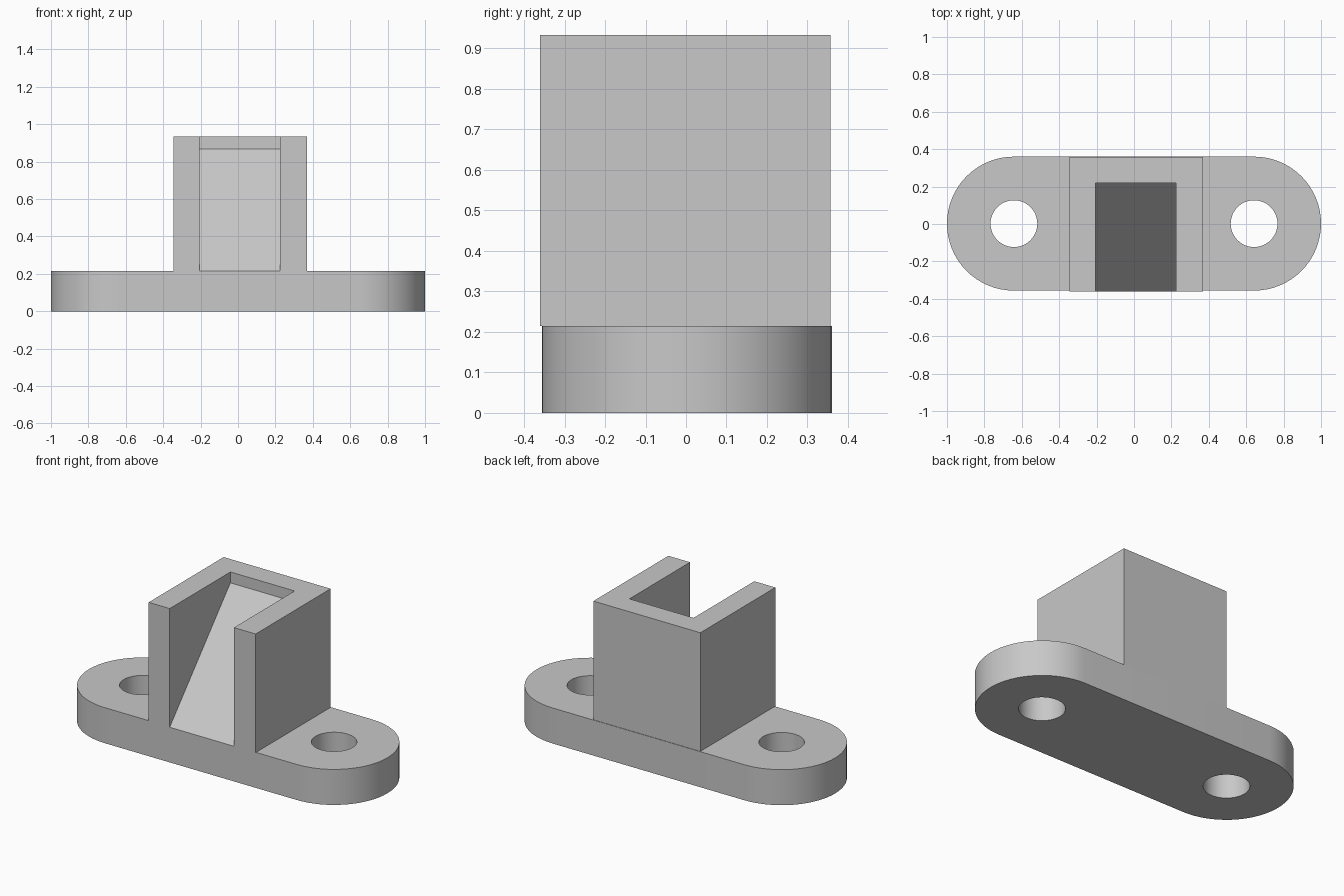
import bpy, bmesh, math
from mathutils import Vector

cube = bpy.data.objects.get("Cube")
if cube:
    bpy.data.objects.remove(cube, do_unlink=True)

grey = bpy.data.materials.new("plain grey")
grey.use_nodes = True
colour = (0.58, 0.58, 0.58, 1)
grey.diffuse_color = colour
grey.node_tree.nodes["Principled BSDF"].inputs["Base Color"].default_value = colour

PLATE_TOP, BLOCK_TOP = 0.215, 0.933
RADIUS, END_X, HOLE = 0.358, 0.642, 0.125
PLATE_Y = 0.002


def prism(name, outline, sweep):
    """Solid made by sweeping a closed outline along a vector."""
    bm = bmesh.new()
    face = bm.faces.new([bm.verts.new(p) for p in outline])
    swept = bmesh.ops.extrude_face_region(bm, geom=[face])["geom"]
    verts = [v for v in swept if isinstance(v, bmesh.types.BMVert)]
    bmesh.ops.translate(bm, verts=verts, vec=Vector(sweep))
    bmesh.ops.recalc_face_normals(bm, faces=bm.faces)
    mesh = bpy.data.meshes.new(name)
    bm.to_mesh(mesh)
    bm.free()
    mesh.materials.append(grey)
    obj = bpy.data.objects.new(name, mesh)
    bpy.context.collection.objects.link(obj)
    return obj


def arc(x, radius, start, sweep, count, z):
    """Points along an arc centred on the plate's long axis."""
    angles = [start + sweep * i / count for i in range(count + 1)]
    return [(x + radius * math.cos(a), PLATE_Y + radius * math.sin(a), z) for a in angles]


def cut(target, cutter):
    """Subtract the cutter from the target, then discard it."""
    cutter.hide_render = True
    mod = target.modifiers.new("cut", "BOOLEAN")
    mod.operation, mod.solver, mod.object = "DIFFERENCE", "EXACT", cutter
    bpy.ops.object.select_all(action="DESELECT")
    bpy.context.view_layer.objects.active = target
    target.select_set(True)
    bpy.ops.object.modifier_apply(modifier=mod.name)
    bpy.data.objects.remove(cutter, do_unlink=True)


# Rounded base plate
half = math.pi / 2
outline = arc(END_X, RADIUS, -half, math.pi, 32, 0) + arc(-END_X, RADIUS, half, math.pi, 32, 0)
plate = prism("base_plate", outline, (0, 0, PLATE_TOP))

# Screw holes through both ends
for side in (-1, 1):
    ring = arc(side * END_X, HOLE, 0, math.tau, 48, -0.1)[:-1]
    cut(plate, prism("hole_cutter", ring, (0, 0, 0.5)))
bpy.ops.object.shade_smooth_by_angle(angle=math.radians(30))

# Upright block, a little off centre
left, right, front, back = -0.346, 0.37, -0.36, 0.357
bottom = PLATE_TOP - 0.001
block = prism("slotted_block",
              [(left, front, bottom), (right, front, bottom), (right, back, bottom), (left, back, bottom)],
              (0, 0, BLOCK_TOP - bottom))

# Open slot with a sloping floor
slot_left, slot_right, slot_back, slope_top = -0.205, 0.225, 0.22, 0.867
slope = (slope_top - PLATE_TOP) / (slot_back - front)
start = front - 0.1
profile = [(start, PLATE_TOP - 0.1 * slope), (slot_back, slope_top), (slot_back, 1.2), (start, 1.2)]
cut(block, prism("slot_cutter", [(slot_left, y, z) for y, z in profile], (slot_right - slot_left, 0, 0)))
